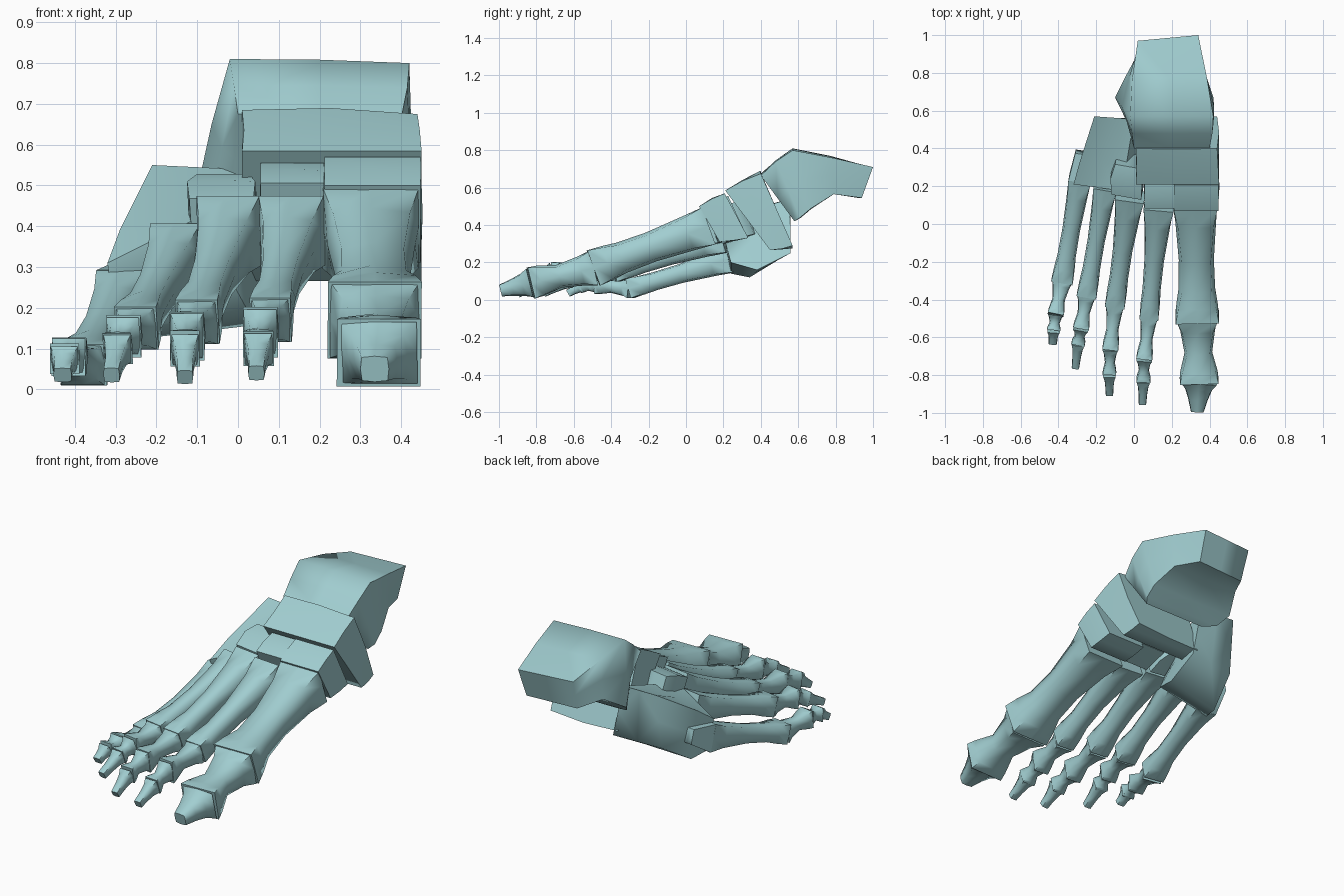
import bpy, bmesh, math
from mathutils import Vector

RING = [(-1, -1), (0, -1), (1, -1), (1, 0), (1, 1), (0, 1), (-1, 1), (-1, 0)]
mat = bpy.data.materials.new("pale_teal")
mat.diffuse_color = (0.36, 0.62, 0.64, 1)


def section(x, y, z, w, h, tilt=0, yaw=0, k=1.0):
    # boxy eight-point ring; k < 1 rounds the corners
    t, a = math.radians(tilt), math.radians(yaw)
    right = Vector((math.cos(a), math.sin(a), 0))
    up = Vector((math.sin(a) * math.sin(t), -math.cos(a) * math.sin(t), math.cos(t)))
    pts = []
    for u, v in RING:
        f = k if u and v else 1.0
        pts.append(Vector((x, y, z)) + right * (u * f * w / 2) + up * (v * f * h / 2))
    return pts


def corners(bl, br, tr, tl, bulge=1.0):
    # ring from four corner points; bulge > 1 pushes the side middles out
    q = [Vector(p) for p in (bl, br, tr, tl)]
    c = sum(q, Vector()) / 4
    out = []
    for i in range(4):
        out += [q[i], c + ((q[i] + q[(i + 1) % 4]) / 2 - c) * bulge]
    return out


def loft(name, rings, angle=75):
    bm = bmesh.new()
    vs = [[bm.verts.new(p) for p in r] for r in rings]
    for a, b in zip(vs, vs[1:]):
        for i in range(8):
            j = (i + 1) % 8
            bm.faces.new((a[i], a[j], b[j], b[i]))
    bm.faces.new(vs[0][::-1])
    bm.faces.new(vs[-1])
    bmesh.ops.recalc_face_normals(bm, faces=bm.faces)
    me = bpy.data.meshes.new(name)
    bm.to_mesh(me)
    bm.free()
    me.materials.append(mat)
    ob = bpy.data.objects.new(name, me)
    bpy.context.collection.objects.link(ob)
    bpy.ops.object.select_all(action='DESELECT')
    ob.select_set(True)
    bpy.context.view_layer.objects.active = ob
    bpy.ops.object.shade_smooth_by_angle(angle=math.radians(angle))


def long_bone(name, a, b, stations):
    # a, b = (x, y, z, w, h); stations = (t, size factor, corner factor)
    dx, dy, dz = (b[i] - a[i] for i in range(3))
    tilt = math.degrees(math.atan2(-dz, math.hypot(dx, dy)))
    yaw = math.degrees(math.atan2(dx, -dy))
    rings = []
    for t, f, k in stations:
        c = [a[i] + (b[i] - a[i]) * t for i in range(5)]
        rings.append(section(c[0], c[1], c[2], c[3] * f, c[4] * f, tilt, yaw, k))
    loft(name, rings)


META = [(0, 1, 1), (.18, .92, .88), (.5, .8, .82), (.75, .84, .82), (.88, .95, .92), (1, 1, 1)]
PHAL = [(0, .95, 1), (.2, .82, .88), (.55, .68, .82), (.85, .95, .92), (1, 1, 1)]
TIP = [(0, .92, 1), (.25, .86, .88), (.6, .85, .88), (1, 1, .9)]

# rays: metatarsal base, head, toe joints, tip
rays = {
    "first": [(.325, .12, .395, .235, .21), (.335, -.495, .17, .23, .20),
              (.345, -.83, .09, .205, .17), (.335, -.99, .05, .07, .065)],
    "second": [(.133, .10, .39, .16, .18), (.08, -.49, .17, .10, .115),
               (.055, -.71, .14, .085, .125), (.05, -.825, .10, .075, .09),
               (.045, -.95, .04, .04, .04)],
    "third": [(-.02, .15, .39, .155, .18), (-.10, -.425, .165, .105, .115),
              (-.125, -.66, .13, .085, .12), (-.13, -.79, .10, .072, .09),
              (-.13, -.90, .03, .04, .04)],
    "fourth": [(-.15, .20, .33, .125, .16), (-.25, -.375, .15, .105, .11),
               (-.28, -.55, .13, .085, .105), (-.295, -.63, .10, .072, .08),
               (-.31, -.76, .035, .04, .04)],
    "fifth": [(-.285, .24, .22, .12, .15), (-.38, -.30, .06, .115, .105),
              (-.415, -.48, .08, .085, .095), (-.425, -.56, .075, .072, .075),
              (-.43, -.63, .035, .045, .04)],
}
for ray, pts in rays.items():
    long_bone(ray + "_metatarsal", pts[0], pts[1], META)
    for n, (a, b) in enumerate(zip(pts[1:], pts[2:])):
        last = n == len(pts) - 3
        long_bone(f"{ray}_toe_bone_{n + 1}", a, b, TIP if last else PHAL)

# tuberosity behind the outer metatarsal
loft("fifth_metatarsal_heel", [section(-.285, .24, .22, .12, .15, 15, -8),
                               section(-.28, .38, .27, .06, .08, 15, -8)])

# ankle block, wider underneath
loft("talus", [
    corners((.02, .58, .42), (.40, .58, .42), (.40, .40, .665), (0, .40, .675)),
    corners((-.06, .61, .44), (.42, .61, .44), (.415, .48, .74), (-.01, .48, .745), 1.02),
    corners((-.10, .67, .49), (.42, .67, .49), (.42, .57, .80), (-.02, .57, .81), 1.02),
    corners((-.04, .79, .565), (.38, .79, .565), (.385, .78, .76), (-.01, .77, .77)),
    corners((.03, .92, .545), (.33, .94, .545), (.34, 1.0, .71), (.02, .97, .715)),
])

# curved plate in front of the ankle
loft("navicular", [
    section(.23, .33, .425, .44, .40, 37),
    section(.23, .41, .455, .44, .43, 31, 0, .98),
    corners((.03, .56, .28), (.44, .57, .29), (.44, .40, .675), (.01, .40, .685), 1.05),
])

# three wedge bones
loft("medial_cuneiform", [
    section(.33, .125, .405, .235, .22, 30),
    section(.33, .20, .43, .245, .26, 28, 0, .97),
    section(.33, .27, .45, .235, .27, 28),
])
loft("middle_cuneiform", [
    section(.133, .125, .415, .155, .20, 25),
    section(.133, .19, .44, .16, .22, 25, 0, .97),
    section(.133, .27, .46, .155, .21, 25),
])
loft("lateral_cuneiform", [
    section(-.035, .175, .385, .16, .18, 22, -10),
    section(-.035, .26, .42, .175, .20, 22, -10, .97),
    section(-.03, .34, .44, .13, .19, 22, -10),
])

# outer heel-side block
loft("cuboid", [
    corners((-.30, .24, .14), (.02, .24, .20), (-.10, .18, .42), (-.32, .21, .31)),
    corners((-.27, .34, .12), (.06, .38, .16), (-.04, .32, .47), (-.29, .32, .39)),
    corners((-.22, .53, .24), (.06, .56, .25), (.0, .555, .54), (-.21, .57, .55)),
])
